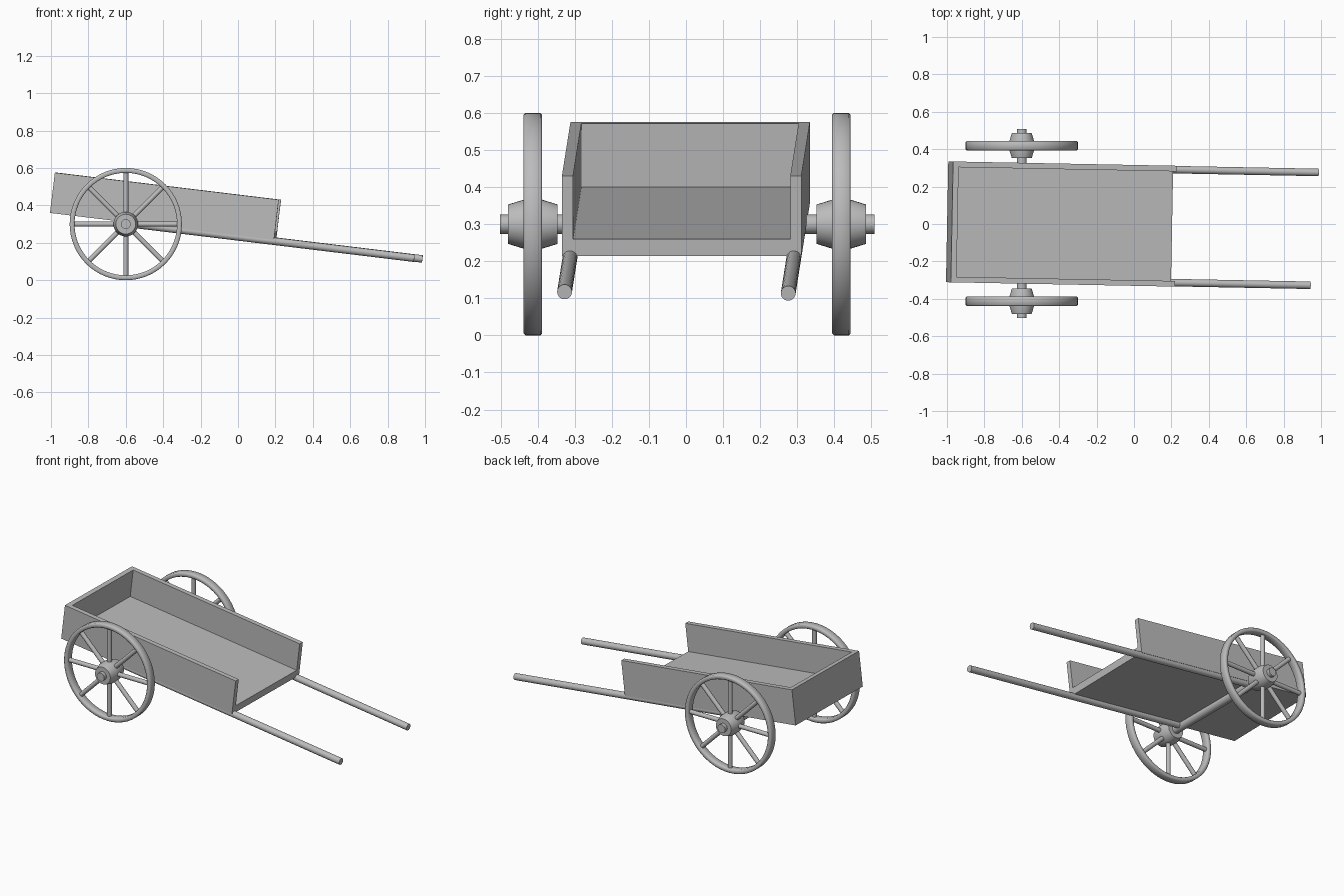
import bpy, bmesh, math
from mathutils import Matrix, Vector

cube = bpy.data.objects.get("Cube")
if cube:
    bpy.data.objects.remove(cube, do_unlink=True)

grey = bpy.data.materials.new("plain_grey")
grey.use_nodes = True
grey.diffuse_color = (0.5, 0.5, 0.5, 1)
grey.node_tree.nodes["Principled BSDF"].inputs["Base Color"].default_value = (0.5, 0.5, 0.5, 1)

# Tilted, slightly turned frame shared by the box and shafts
TILT = (Matrix.Translation((-0.3875, 0, 0.395))
        @ Matrix.Rotation(math.radians(-1.1), 4, 'Z')
        @ Matrix.Rotation(math.radians(6.9), 4, 'Y'))
LENGTH, WIDTH, HEIGHT, WALL, FLOOR = 1.206, 0.646, 0.217, 0.03, 0.045


def finish(name, bm, matrix=Matrix(), smooth=None):
    bmesh.ops.recalc_face_normals(bm, faces=bm.faces)
    mesh = bpy.data.meshes.new(name)
    bm.to_mesh(mesh)
    bm.free()
    mesh.materials.append(grey)
    obj = bpy.data.objects.new(name, mesh)
    bpy.context.collection.objects.link(obj)
    obj.matrix_world = matrix
    if smooth:
        bpy.ops.object.select_all(action='DESELECT')
        obj.select_set(True)
        bpy.context.view_layer.objects.active = obj
        bpy.ops.object.shade_smooth_by_angle(angle=math.radians(smooth))
    return obj


def board(name, size, centre):
    bm = bmesh.new()
    bmesh.ops.create_cube(bm, size=1)
    bmesh.ops.scale(bm, vec=size, verts=bm.verts)
    bmesh.ops.translate(bm, vec=centre, verts=bm.verts)
    finish(name, bm, TILT)


def add_rod(bm, start, end, radius, sides):
    start, end = Vector(start), Vector(end)
    turn = (end - start).to_track_quat('Z', 'Y').to_matrix().to_4x4()
    bmesh.ops.create_cone(bm, cap_ends=True, segments=sides, radius1=radius, radius2=radius,
                          depth=(end - start).length,
                          matrix=Matrix.Translation((start + end) / 2) @ turn)


def lathe(name, profile, matrix, closed, sides, smooth):
    # Profile of (radius, y) points spun round the y axis
    bm = bmesh.new()
    rings = [[bm.verts.new((r * math.cos(a), y, r * math.sin(a))) for r, y in profile]
             for a in (math.tau * i / sides for i in range(sides))]
    count = len(profile)
    for i in range(sides):
        here, there = rings[i], rings[(i + 1) % sides]
        for j in range(count if closed else count - 1):
            k = (j + 1) % count
            bm.faces.new((here[j], here[k], there[k], there[j]))
    if not closed:
        for j in (0, -1):
            bm.faces.new([ring[j] for ring in rings])
    finish(name, bm, matrix, smooth)


# Open-fronted box
board("floor", (LENGTH, WIDTH - 2 * WALL, FLOOR), (0, 0, (FLOOR - HEIGHT) / 2))
board("back_board", (WALL, WIDTH - 2 * WALL, HEIGHT - FLOOR),
      ((WALL - LENGTH) / 2, 0, FLOOR / 2))
for side, sign in (("left", 1), ("right", -1)):
    board(side + "_board", (LENGTH, WALL, HEIGHT), (0, sign * (WIDTH - WALL) / 2, 0))

# Pulling shafts, running from the axle out past the open front
for side, sign, tip in (("left", 1, 1.392), ("right", -1, 1.36)):
    bm = bmesh.new()
    y = sign * 0.302
    add_rod(bm, (-0.2, y, -0.115), (tip, y, -0.115), 0.02, 24)
    finish(side + "_shaft", bm, TILT, 40)

# Axle
HUB = Vector((-0.6, 0.003, 0.3))
bm = bmesh.new()
add_rod(bm, (0, -0.505, 0), (0, 0.505, 0), 0.026, 24)
finish("axle", bm, Matrix.Translation(HUB), 40)

# Wheels: softened rim, barrel hub and eight spokes
for side, sign in (("left", 1), ("right", -1)):
    place = Matrix.Translation(HUB + Vector((0, sign * 0.416, 0)))
    w, c = 0.025, 0.005
    rim = [(0.3, -w + c), (0.3, w - c), (0.3 - c, w), (0.274 + c, w),
           (0.274, w - c), (0.274, c - w), (0.274 + c, -w), (0.3 - c, -w)]
    lathe(side + "_rim", rim, place, True, 64, 60)
    hub = [(0.053, -0.067), (0.066, -0.025), (0.066, 0.025), (0.053, 0.067)]
    lathe(side + "_hub", hub, place, False, 32, 40)
    bm = bmesh.new()
    for i in range(8):
        a = math.tau * i / 8
        ray = Vector((math.cos(a), 0, math.sin(a)))
        add_rod(bm, ray * 0.04, ray * 0.28, 0.0135, 16)
    finish(side + "_spokes", bm, place, 40)
